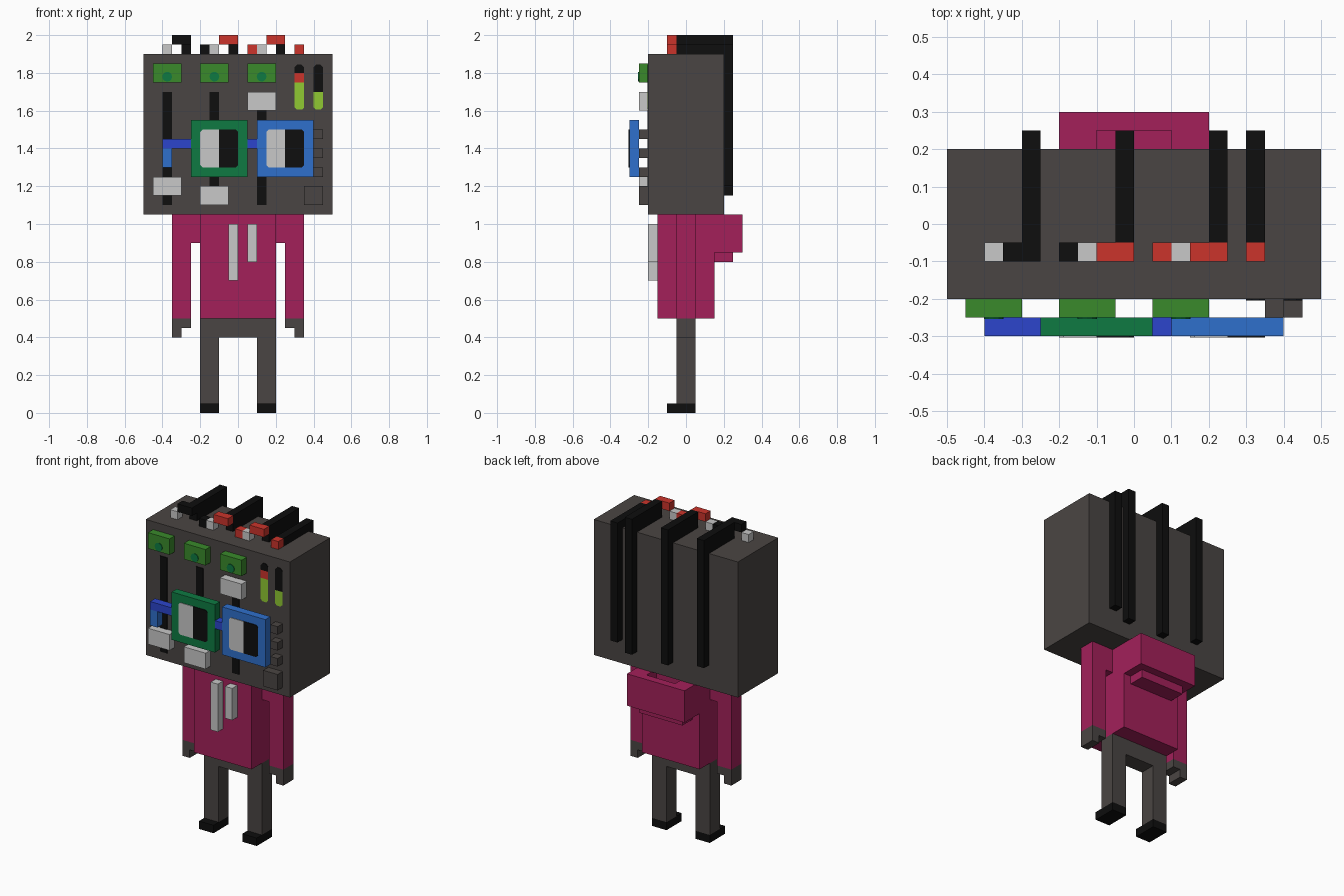
import bpy, bmesh, math

if "Cube" in bpy.data.objects:
    bpy.data.objects.remove(bpy.data.objects["Cube"])


# ---- materials (hex sRGB -> linear diffuse colour) ----
def material(name, code):
    rgb = [int(code[i:i + 2], 16) / 255 for i in (0, 2, 4)]
    lin = [c / 12.92 if c <= 0.04045 else ((c + 0.055) / 1.055) ** 2.4 for c in rgb]
    m = bpy.data.materials.new(name)
    m.diffuse_color = (*lin, 1)
    m.use_nodes = True
    m.node_tree.nodes["Principled BSDF"].inputs["Base Color"].default_value = m.diffuse_color
    return m


GREY = material("dark_grey", "4A4543")
BLACK = material("black", "0E0E0E")
PINK = material("magenta", "A3205A")
GREEN = material("green", "3A8A2B")
EMERALD = material("emerald", "0E7A42")
BLUE = material("blue", "2F70CC")
INDIGO = material("indigo", "2C45CC")
LIGHT = material("light_grey", "C8C8C8")
RED = material("red", "CB342B")
LIME = material("lime", "90C832")


# ---- helpers ----
def prism(name, pts, lo, hi, mat, axis="y", mirror=False):
    """Extrude a flat outline along an axis; optionally mirror it across x."""
    place = {"x": lambda a, b, d: (d, a, b),
             "y": lambda a, b, d: (a, d, b),
             "z": lambda a, b, d: (a, b, d)}[axis]
    bm = bmesh.new()
    for s in ((1, -1) if mirror else (1,)):
        rings = []
        for d in (lo, hi):
            ring = []
            for a, b in pts:
                x, y, z = place(a, b, d)
                ring.append(bm.verts.new((x * s, y, z)))
            rings.append(ring)
        n = len(pts)
        bm.faces.new(rings[0])
        bm.faces.new(rings[1])
        for i in range(n):
            j = (i + 1) % n
            bm.faces.new((rings[0][i], rings[0][j], rings[1][j], rings[1][i]))
    bmesh.ops.recalc_face_normals(bm, faces=bm.faces)
    me = bpy.data.meshes.new(name)
    bm.to_mesh(me)
    bm.free()
    me.materials.append(mat)
    ob = bpy.data.objects.new(name, me)
    bpy.context.collection.objects.link(ob)
    return ob


def rect(x0, x1, z0, z1, low=0, high=0):
    """Rectangle outline with optional corner cuts at the bottom and top."""
    pts = []
    for x, z, c, sx, sz, flip in ((x0, z0, low, 1, 1, 0), (x1, z0, low, -1, 1, 1),
                                  (x1, z1, high, -1, -1, 0), (x0, z1, high, 1, -1, 1)):
        if c:
            pair = [(x, z + sz * c), (x + sx * c, z)]
            pts += pair[::-1] if flip else pair
        else:
            pts.append((x, z))
    return pts


def box(name, x0, x1, y0, y1, z0, z1, mat, mirror=False):
    return prism(name, rect(x0, x1, z0, z1), y0, y1, mat, mirror=mirror)


def plate(name, pts, y, mat):
    """Thin painted detail standing on a front-facing surface at depth y."""
    return prism(name, pts, y - 0.004, y, mat)


# ---- body ----
prism("legs", [(-.2, .05), (-.1, .05), (-.1, .4), (.1, .4), (.1, .05), (.2, .05),
               (.2, .5), (-.2, .5)], -.05, .05, GREY)
box("shoes", .1, .2, -.1, .05, 0, .05, BLACK, mirror=True)
box("torso", -.2, .2, -.15, .15, .5, 1.05, PINK)
prism("arms", [(.25, .5), (.35, .5), (.35, 1.05), (.2, 1.05), (.2, .9), (.25, .9)],
      -.05, .05, PINK, mirror=True)
prism("hands", [(.25, .45), (.3, .45), (.3, .4), (.35, .4), (.35, .5), (.25, .5)],
      -.05, .05, GREY, mirror=True)
box("long_drawstring", -.05, 0, -.2, -.15, .7, 1, LIGHT)
box("short_drawstring", .05, .1, -.2, -.15, .8, 1, LIGHT)

# hood: open pocket on the back
prism("hood", [(-.2, .15), (-.1, .15), (-.1, .25), (.1, .25), (.1, .15), (.2, .15),
               (.2, .3), (-.2, .3)], .85, 1.05, PINK, axis="z")
box("hood_floor", -.1, .1, .15, .25, .85, .95, PINK)
box("hood_lip", -.15, .15, .15, .25, .8, .85, PINK)

# ---- head ----
box("head", -.5, .5, -.2, .2, 1.05, 1.9, GREY)

# sliders, each with a painted slot, a knob and a lit button above
for i, (x, knob_z) in enumerate(((-.375, 1.15), (-.125, 1.1), (.125, 1.6)), 1):
    plate(f"slider_slot_{i}", rect(x - .025, x + .025, 1.1, 1.7), -.2, BLACK)
    box(f"slider_knob_{i}", x - .075, x + .075, -.25, -.2, knob_z, knob_z + .1, LIGHT)
    box(f"top_button_{i}", x - .075, x + .075, -.25, -.2, 1.75, 1.85, GREEN)
    disc = [(x + .026 * math.cos(a * math.pi / 6), 1.78 + .026 * math.sin(a * math.pi / 6))
            for a in range(12)]
    plate(f"button_dot_{i}", disc, -.25, EMERALD)

# level gauges
plate("gauge_1_level", rect(.3, .35, 1.605, 1.75, low=.012), -.2, LIME)
plate("gauge_1_peak", rect(.3, .35, 1.75, 1.8), -.2, RED)
plate("gauge_1_empty", rect(.3, .35, 1.8, 1.845, high=.015), -.2, BLACK)
plate("gauge_2_level", rect(.4, .45, 1.605, 1.7, low=.012), -.2, LIME)
plate("gauge_2_empty", rect(.4, .45, 1.7, 1.845, high=.015), -.2, BLACK)

# side buttons
for i, z in enumerate((1.25, 1.35, 1.45), 1):
    box(f"small_button_{i}", .4, .45, -.25, -.2, z, z + .05, GREY)
box("large_button", .35, .45, -.25, -.2, 1.1, 1.2, GREY)

# ---- glasses ----
for side, x, mat in (("left", -.1, EMERALD), ("right", .25, BLUE)):
    box(f"{side}_lens_frame", x - .15, x + .15, -.3, -.25, 1.25, 1.55, mat)
    r = .012
    half = [(0, 1.3), (.1 - r, 1.3), (.1, 1.3 + r), (.1, 1.5 - r), (.1 - r, 1.5), (0, 1.5)]
    plate(f"{side}_eye_white", [(x - a, z) for a, z in half], -.3, LIGHT)
    plate(f"{side}_pupil", [(x + a, z) for a, z in half], -.3, BLACK)
box("glasses_bridge", .05, .1, -.3, -.25, 1.4, 1.45, INDIGO)
box("glasses_temple", -.4, -.25, -.3, -.25, 1.4, 1.45, INDIGO)
box("glasses_temple_tip", -.4, -.35, -.3, -.25, 1.3, 1.4, BLUE)

# ---- cables over the top and down the back: x, top, bottom ----
for i, (x, top, end) in enumerate(((-.3, 2, 1.2), (-.05, 2, 1.15),
                                   (.2, 2, 1.15), (.3, 1.95, 1.2)), 1):
    prism(f"cable_{i}", [(-.05, 1.9), (.2, 1.9), (.2, end), (.25, end),
                         (.25, top), (-.05, top)], x, x + .05, BLACK, axis="x")

# cable plugs along the front of the top: x0, x1, z0, material
for i, (x0, x1, z, mat) in enumerate((
        (-.4, -.35, 1.9, LIGHT), (-.35, -.25, 1.95, BLACK),
        (-.2, -.15, 1.9, BLACK), (-.15, -.1, 1.9, LIGHT), (-.1, 0, 1.95, RED),
        (.05, .1, 1.9, RED), (.1, .15, 1.9, LIGHT), (.15, .25, 1.95, RED),
        (.3, .35, 1.9, RED)), 1):
    box(f"cable_plug_{i}", x0, x1, -.1, -.05, z, z + .05, mat)
